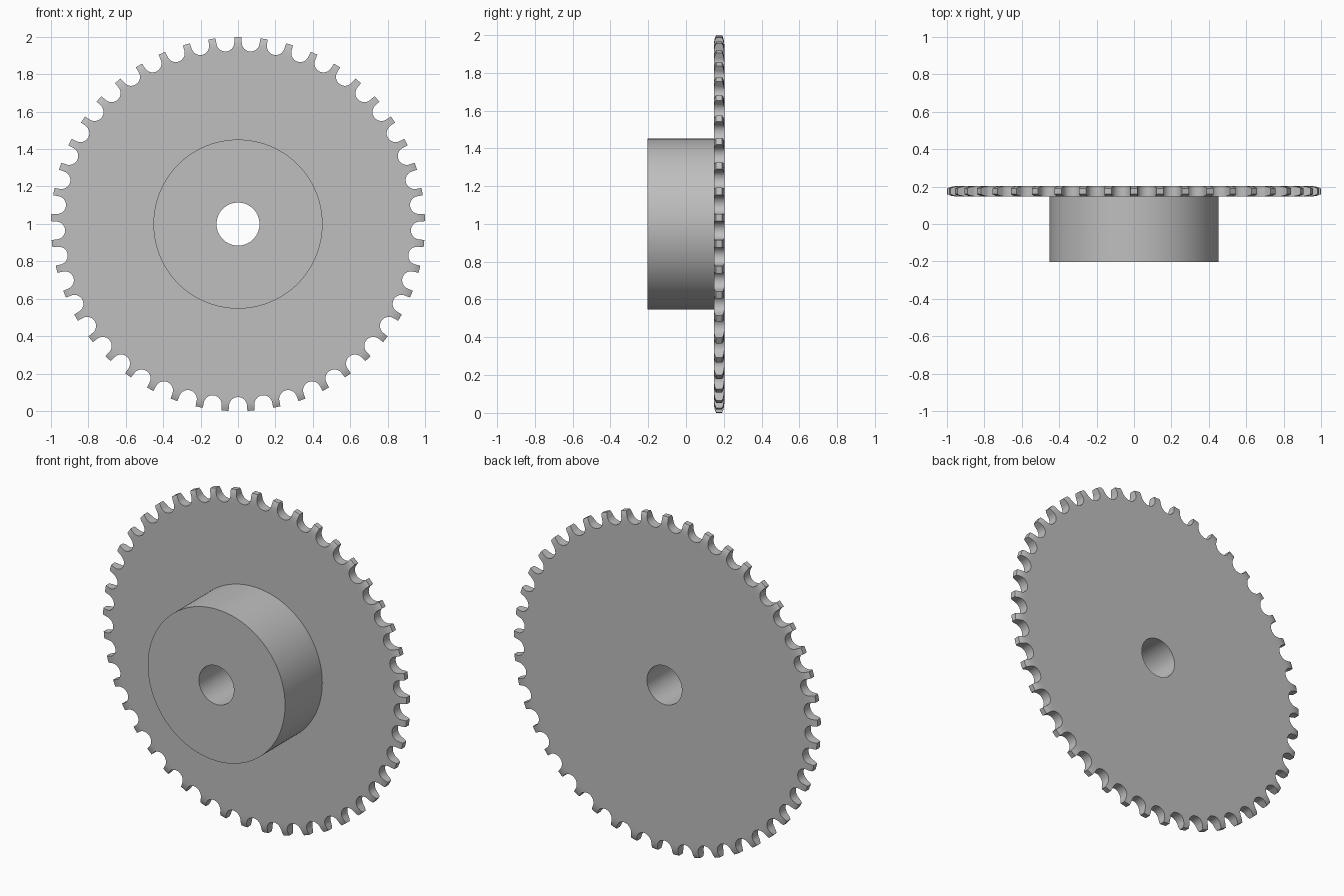
import bpy, bmesh
from math import sin, cos, pi, radians

if "Cube" in bpy.data.objects:
    bpy.data.objects.remove(bpy.data.objects["Cube"], do_unlink=True)

TEETH = 45
SEGMENTS = 180
CENTRE_Z = 0.999
FRONT, BACK = -0.203, 0.203      # overall depth
MID, HALF = 0.175, 0.028         # toothed plate centre and half thickness
BORE, HUB = 0.115, 0.452
SLOT_R, SLOT_AT = 0.048, 0.973   # roller seat radius and its distance from the axis


def polar(r, a, y):
    return (r * sin(a), y, CENTRE_Z + r * cos(a))


def make_object(name, bm):
    bmesh.ops.recalc_face_normals(bm, faces=bm.faces)
    mesh = bpy.data.meshes.new(name)
    bm.to_mesh(mesh)
    bm.free()
    ob = bpy.data.objects.new(name, mesh)
    bpy.context.collection.objects.link(ob)
    return ob


# Hub, plate and bore as one closed lathe profile (radius, depth)
rim = [(0.92, HALF), (0.945, HALF), (0.965, 0.0265), (0.985, 0.0225), (1.0, 0.0155)]
profile = [(BORE, FRONT), (HUB, FRONT), (HUB, MID - HALF)]
profile += [(r, MID - h) for r, h in rim]
profile += [(r, MID + h) for r, h in reversed(rim)]
profile += [(BORE, BACK)]

bm = bmesh.new()
rings = [[bm.verts.new(polar(r, 2 * pi * i / SEGMENTS, y)) for r, y in profile]
         for i in range(SEGMENTS)]
for i, ring in enumerate(rings):
    following = rings[(i + 1) % SEGMENTS]
    for j in range(len(profile)):
        k = (j + 1) % len(profile)
        bm.faces.new((ring[j], ring[k], following[k], following[j]))
sprocket = make_object("sprocket", bm)

# Roller slots: round seat with slightly flared sides, repeated around the rim
arc = [radians(180 * s / 16) for s in range(17)]
outline = [(SLOT_R * cos(t), SLOT_AT - SLOT_R * sin(t)) for t in arc]
outline += [(-0.056, 1.06), (0.056, 1.06)]

bm = bmesh.new()
for i in range(TEETH):
    a = 2 * pi * (i + 0.5) / TEETH
    caps = []
    for y in (MID - 0.06, MID + 0.06):
        caps.append([bm.verts.new((u * cos(a) + v * sin(a), y,
                                   CENTRE_Z - u * sin(a) + v * cos(a)))
                     for u, v in outline])
    front, back = caps
    bm.faces.new(front)
    bm.faces.new(back)
    for j in range(len(outline)):
        k = (j + 1) % len(outline)
        bm.faces.new((front[j], front[k], back[k], back[j]))
cutter = make_object("slot_cutter", bm)
cutter.hide_render = True

# Cut the teeth
bpy.ops.object.select_all(action='DESELECT')
bpy.context.view_layer.objects.active = sprocket
sprocket.select_set(True)
cut = sprocket.modifiers.new("teeth", 'BOOLEAN')
cut.operation = 'DIFFERENCE'
cut.solver = 'EXACT'
cut.object = cutter
bpy.ops.object.modifier_apply(modifier=cut.name)
bpy.data.objects.remove(cutter, do_unlink=True)

# Plain grey metal
grey = bpy.data.materials.new("grey_metal")
colour = (0.52, 0.52, 0.52, 1)
grey.use_nodes = True
grey.diffuse_color = colour
grey.node_tree.nodes["Principled BSDF"].inputs["Base Color"].default_value = colour
sprocket.data.materials.clear()
sprocket.data.materials.append(grey)

bpy.ops.object.shade_smooth_by_angle(angle=radians(30))
